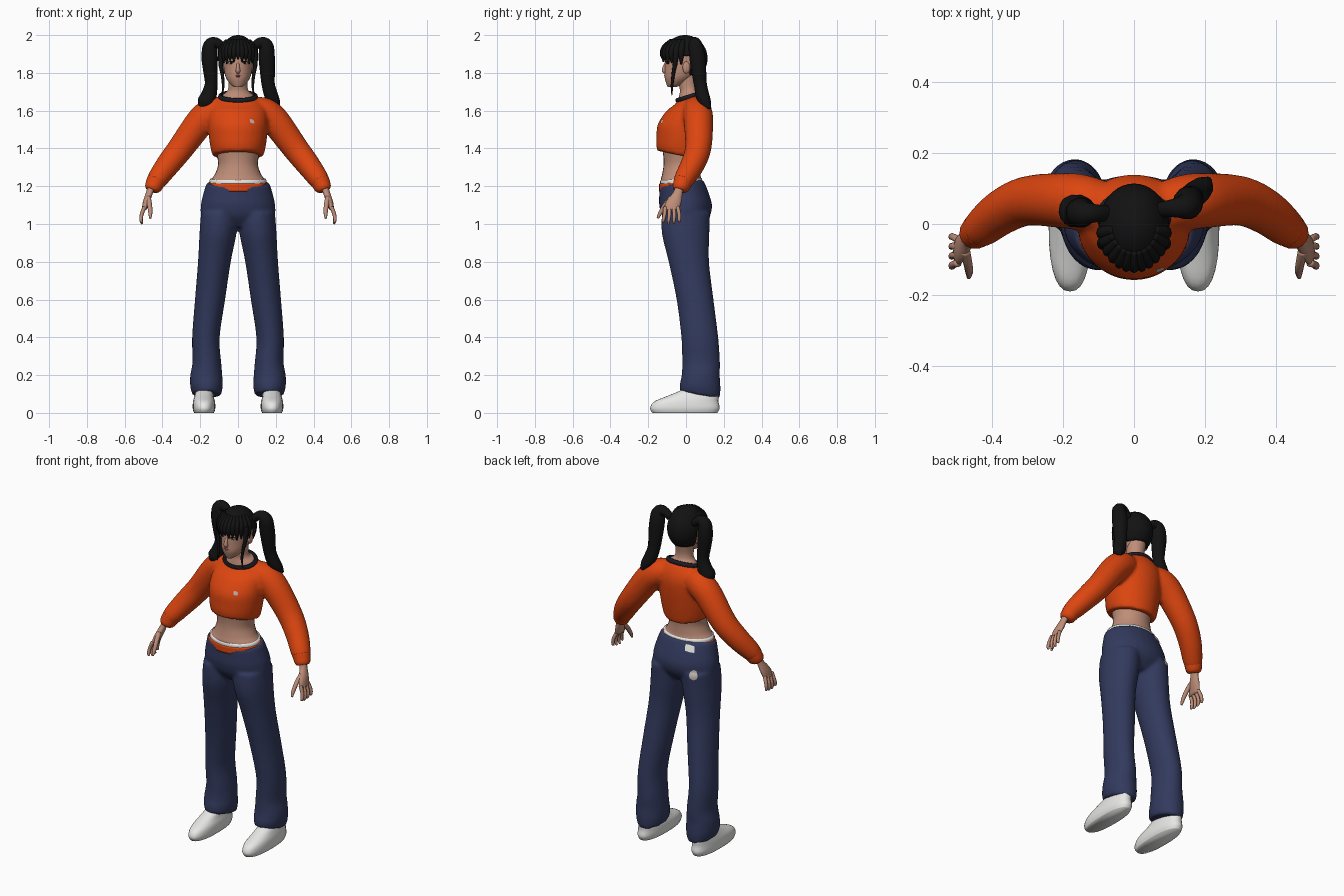
import bpy, bmesh, math
from mathutils import Vector, Matrix

if "Cube" in bpy.data.objects:
    bpy.data.objects.remove(bpy.data.objects["Cube"])


def material(name, rgb):
    m = bpy.data.materials.new(name)
    m.use_nodes = True
    m.diffuse_color = (*rgb, 1)
    m.node_tree.nodes["Principled BSDF"].inputs["Base Color"].default_value = (*rgb, 1)
    return m


ORANGE = material("orange_knit", (0.72, 0.06, 0.005))
NAVY = material("navy_cloth", (0.032, 0.042, 0.11))
SKIN = material("skin", (0.52, 0.27, 0.19))
BLACK = material("black_hair", (0.006, 0.006, 0.006))
WHITE = material("white", (0.8, 0.8, 0.79))
GREY = material("pale_patch", (0.5, 0.45, 0.42))
LIP = material("lip_red", (0.33, 0.09, 0.08))
TRIM = material("dark_trim", (0.012, 0.012, 0.02))


def finish(name, bm, mat):
    bmesh.ops.recalc_face_normals(bm, faces=bm.faces)
    for f in bm.faces:
        f.smooth = True
    me = bpy.data.meshes.new(name)
    bm.to_mesh(me)
    bm.free()
    me.materials.append(mat)
    ob = bpy.data.objects.new(name, me)
    bpy.context.collection.objects.link(ob)
    return ob


def spline(rows, n=4):
    """Catmull-Rom interpolation of rows of numbers."""
    rows = [Vector(r) for r in rows]
    out = []
    for i in range(len(rows) - 1):
        a, b, c, d = rows[max(i - 1, 0)], rows[i], rows[i + 1], rows[min(i + 2, len(rows) - 1)]
        for k in range(n):
            t = k / n
            out.append(b + (c - a) * (t / 2) + (a * 2 - b * 5 + c * 4 - d) * (t * t / 2)
                       + (b * 3 - a - c * 3 + d) * (t ** 3 / 2))
    return out + [rows[-1]]


def skin_rings(bm, rings):
    loops = [[bm.verts.new(p) for p in r] for r in rings]
    n = len(loops[0])
    for a, b in zip(loops, loops[1:]):
        for i in range(n):
            bm.faces.new((a[i], a[(i + 1) % n], b[(i + 1) % n], b[i]))
    bm.faces.new(loops[0])
    bm.faces.new(loops[-1])


def loft(bm, rows, side=1, power=2, sides=28):
    """Level rings: x, y, z, half width, half depth, slope along y."""
    rings = []
    for x, y, z, rx, ry, slope in spline([tuple(r) + (0,) * (6 - len(r)) for r in rows]):
        ring = []
        for i in range(sides):
            a = math.tau * i / sides
            c, s = (math.copysign(abs(v) ** (2 / power), v) for v in (math.cos(a), math.sin(a)))
            ring.append((side * (x + rx * c), y + ry * s, z + slope * ry * s))
        rings.append(ring)
    skin_rings(bm, rings)


def tube(bm, rows, side=1, flat=1.0, sides=14):
    """Round limb along a path: x, y, z, radius."""
    pts = spline(rows)
    rings = []
    for i, p in enumerate(pts):
        t = (pts[min(i + 1, len(pts) - 1)] - pts[max(i - 1, 0)]).xyz.normalized()
        u = t.cross(Vector((0, 1, 0))).normalized()
        v = t.cross(u)
        ring = []
        for k in range(sides):
            a = math.tau * k / sides
            q = p.xyz + u * (math.cos(a) * p.w * flat) + v * (math.sin(a) * p.w)
            ring.append((q.x * side, q.y, q.z))
        rings.append(ring)
    skin_rings(bm, rings)


def part(name, mat, builder, rows, **kw):
    bm = bmesh.new()
    builder(bm, rows, **kw)
    return finish(name, bm, mat)


def ball(name, mat, loc, size):
    bm = bmesh.new()
    bmesh.ops.create_uvsphere(bm, u_segments=16, v_segments=10, radius=1,
                              matrix=Matrix.Translation(loc) @ Matrix.Diagonal((*size, 1)))
    return finish(name, bm, mat)


def fuse(ob):
    """Blend overlapping volumes into one soft garment."""
    m = ob.modifiers.new("fuse", 'REMESH')
    m.mode, m.voxel_size, m.use_smooth_shade = 'VOXEL', 0.01, True
    s = ob.modifiers.new("soften", 'SMOOTH')
    s.factor, s.iterations = 0.5, 5


BOTH = (("left", 1), ("right", -1))

# Trousers
bm = bmesh.new()
loft(bm, [(0, 0, .985, .11, .08), (0, 0, 1.04, .19, .125), (0, -.002, 1.1, .197, .14),
          (0, -.012, 1.16, .184, .13, .08), (0, -.025, 1.218, .167, .117, .13)])
leg = [(.165, .073, .095, .076, .106, -.18), (.167, .075, .14, .086, .108, -.1),
       (.168, .078, .2, .085, .101), (.165, .08, .27, .076, .1), (.17, .073, .4, .073, .098),
       (.148, .048, .6, .08, .098), (.125, .015, .8, .087, .107),
       (.106, -.002, .95, .098, .126), (.098, 0, 1.06, .098, .128)]
for _, s in BOTH:
    loft(bm, leg, side=s)
trousers = finish("trousers", bm, NAVY)
fuse(trousers)

# Sweater with sleeves
bm = bmesh.new()
loft(bm, [(0, -.022, 1.362, .135, .13, -.2), (0, -.02, 1.4, .145, .138, -.12),
          (0, -.014, 1.46, .154, .143), (0, -.006, 1.53, .158, .143), (0, .018, 1.6, .152, .12),
          (0, .026, 1.64, .128, .094, .15), (0, .024, 1.672, .092, .068, .3)])
sleeve = [(.08, .045, 1.605, .07), (.14, .06, 1.59, .078), (.2, .066, 1.54, .078),
          (.3, .065, 1.405, .07), (.37, .035, 1.315, .064), (.425, -.008, 1.24, .055),
          (.447, -.025, 1.205, .044)]
for _, s in BOTH:
    tube(bm, sleeve, side=s, sides=24)
sweater = finish("sweater", bm, ORANGE)
fuse(sweater)
bpy.ops.mesh.primitive_torus_add(major_radius=.09, minor_radius=.011, major_segments=40,
                                 minor_segments=10, location=(0, .022, 1.675), rotation=(.3, 0, 0))
collar = bpy.context.object
collar.name = "collar"
collar.scale = (1.04, .8, 1.2)
collar.data.materials.append(TRIM)
bpy.ops.object.shade_smooth_by_angle()

# Bare waist and underwear band
part("waist", SKIN, loft, [(0, -.026, 1.16, .14, .1), (0, -.026, 1.225, .146, .108),
                           (0, -.025, 1.26, .124, .102), (0, -.022, 1.31, .106, .097),
                           (0, -.02, 1.36, .11, .1), (0, -.02, 1.42, .12, .11)])
part("white_waistband", WHITE, loft, [(0, -.026, 1.19, .156, .112, .06), (0, -.026, 1.238, .149, .112, .06)])
part("orange_waistband", ORANGE, loft, [(0, -.026, 1.18, .162, .1165, .06),
                                        (0, -.026, 1.22, .156, .1165, .06)])

for label, s in BOTH:
    # Shoes
    part(label + "_shoe", WHITE, loft, [(.18, -.006, 0, .053, .172), (.18, -.006, .025, .06, .184),
                                        (.18, .002, .06, .058, .17), (.18, .04, .092, .05, .132),
                                        (.175, .08, .13, .045, .08)], side=s, power=2.4)
    # Cuffs
    part(label + "_cuff", ORANGE, tube, [(.432, -.014, 1.232, .05), (.442, -.021, 1.21, .048),
                                         (.452, -.03, 1.19, .043), (.457, -.034, 1.178, .034)], side=s)
    # Hands
    bm = bmesh.new()
    loft(bm, [(.452, -.03, 1.21, .022, .025), (.467, -.042, 1.17, .019, .025),
              (.484, -.064, 1.12, .019, .04), (.497, -.077, 1.075, .012, .041)], side=s, sides=16)
    for i in range(4):
        y, drop = -.11 + .022 * i, (.01, 0, .002, .014)[i]
        tube(bm, [(.495, y, 1.09, .011), (.51, y - .004 + .004 * i, 1.05, .01),
                  (.513, y - .01 + .006 * i, 1.02, .009),
                  (.506, y - .012 + .007 * i, 1 + drop, .005)], side=s, sides=8)
    tube(bm, [(.475, -.075, 1.14, .014), (.468, -.11, 1.1, .013), (.464, -.135, 1.06, .011),
              (.465, -.15, 1.03, .006)], side=s, sides=8)
    finish(label + "_hand", bm, SKIN)
    # Ears, eyes and brows
    ball(label + "_ear", SKIN, (s * .08, .002, 1.828), (.012, .02, .032))
    ball(label + "_eye_white", WHITE, (s * .035, -.097, 1.852), (.017, .006, .006))
    ball(label + "_iris", BLACK, (s * .035, -.1, 1.853), (.008, .006, .006))
    part(label + "_lashes", BLACK, tube, [(.016, -.108, 1.854, .002), (.035, -.104, 1.861, .003),
                                          (.054, -.089, 1.856, .002)], side=s, sides=6)
    part(label + "_brow", BLACK, tube, [(.016, -.107, 1.875, .003), (.036, -.101, 1.881, .003),
                                        (.056, -.086, 1.876, .002)], side=s, sides=6)

# Head and neck
part("head", SKIN, loft, [(0, -.075, 1.724, .02, .022), (0, -.058, 1.742, .042, .046),
                          (0, -.036, 1.775, .064, .077), (0, -.014, 1.82, .075, .099),
                          (0, -.006, 1.87, .08, .105), (0, -.003, 1.93, .077, .098),
                          (0, 0, 1.978, .04, .05)])
part("neck", SKIN, loft, [(0, .024, 1.655, .09, .066, .3), (0, .022, 1.682, .08, .06, .25),
                          (0, .018, 1.705, .056, .05), (0, .012, 1.74, .05, .05),
                          (0, .015, 1.8, .054, .058)])
part("nose", SKIN, tube, [(0, -.104, 1.856, .007), (0, -.115, 1.83, .009), (0, -.116, 1.812, .0125),
                          (0, -.108, 1.801, .009)], sides=10)
ball("upper_lip", LIP, (0, -.109, 1.785), (.019, .007, .004))
ball("lower_lip", LIP, (0, -.106, 1.778), (.016, .008, .005))

# Hair cap, opened around the face
bm = bmesh.new()
bmesh.ops.create_uvsphere(bm, u_segments=40, v_segments=28, radius=1,
                          matrix=Matrix.Translation((0, -.006, 1.877)) @ Matrix.Diagonal((.1, .12, .123, 1)))
bmesh.ops.delete(bm, geom=[v for v in bm.verts if v.co.z < (1.785 if v.co.y > .018 else 1.885)],
                 context='VERTS')
cap = finish("hair_cap", bm, BLACK)
cap.modifiers.new("thickness", 'SOLIDIFY').thickness = .012

# Fringe and face-framing locks
bm = bmesh.new()
for i in range(13):
    a = math.radians(-78 + 13 * i)
    c, s = math.cos(a), math.sin(a)
    low = 1.872 - .012 * (i % 2) - .03 * s * s
    tube(bm, [(.06 * s, -.075 * c, 1.972, .012), (.088 * s, -.11 * c, 1.935, .018),
              (.096 * s, -.123 * c, 1.9, .016), (.095 * s, -.122 * c, low, .004)], flat=.8, sides=8)
for _, s in BOTH:
    tube(bm, [(.088, -.05, 1.92, .016), (.092, -.058, 1.85, .012), (.083, -.068, 1.79, .009),
              (.078, -.074, 1.73, .007), (.086, -.075, 1.68, .002)], side=s, sides=8)
finish("fringe", bm, BLACK)

# Pigtails
part("left_pigtail", BLACK, tube, [(.075, .04, 1.93, .022), (.115, .045, 1.96, .027), (.148, .05, 1.945, .038),
                                   (.152, .06, 1.88, .043), (.156, .068, 1.81, .04), (.16, .076, 1.74, .035),
                                   (.176, .088, 1.68, .036), (.195, .105, 1.64, .03),
                                   (.21, .125, 1.612, .01)])
part("right_pigtail", BLACK, tube, [(-.075, .03, 1.93, .022), (-.115, .03, 1.96, .027), (-.146, .03, 1.945, .038),
                                    (-.15, .032, 1.88, .043), (-.146, .035, 1.81, .038), (-.142, .04, 1.74, .034),
                                    (-.155, .04, 1.68, .042), (-.172, .035, 1.64, .045),
                                    (-.19, .03, 1.608, .02)])


def patch(name, mat, target, loc, w, h, corner):
    """Thin cloth plate wrapped on a garment."""
    bm = bmesh.new()
    bmesh.ops.create_grid(bm, x_segments=8, y_segments=8, size=1)
    for v in bm.verts:
        x, y = v.co.x, v.co.y
        r = 1 - corner * min(abs(x), abs(y))
        v.co = (loc[0] + x * w * r, loc[1], loc[2] + y * h * r)
    ob = finish(name, bm, mat)
    m = ob.modifiers.new("wrap", 'SHRINKWRAP')
    m.target, m.wrap_method, m.wrap_mode, m.offset = target, 'NEAREST_SURFACEPOINT', 'OUTSIDE_SURFACE', .004


patch("chest_patch", GREY, sweater, (.08, -.14, 1.55), .015, .014, .15)
patch("back_tag", WHITE, trousers, (-.09, .09, 1.2), .03, .022, .1)
patch("seat_patch", GREY, trousers, (-.13, .11, 1.06), .026, .028, .3)
